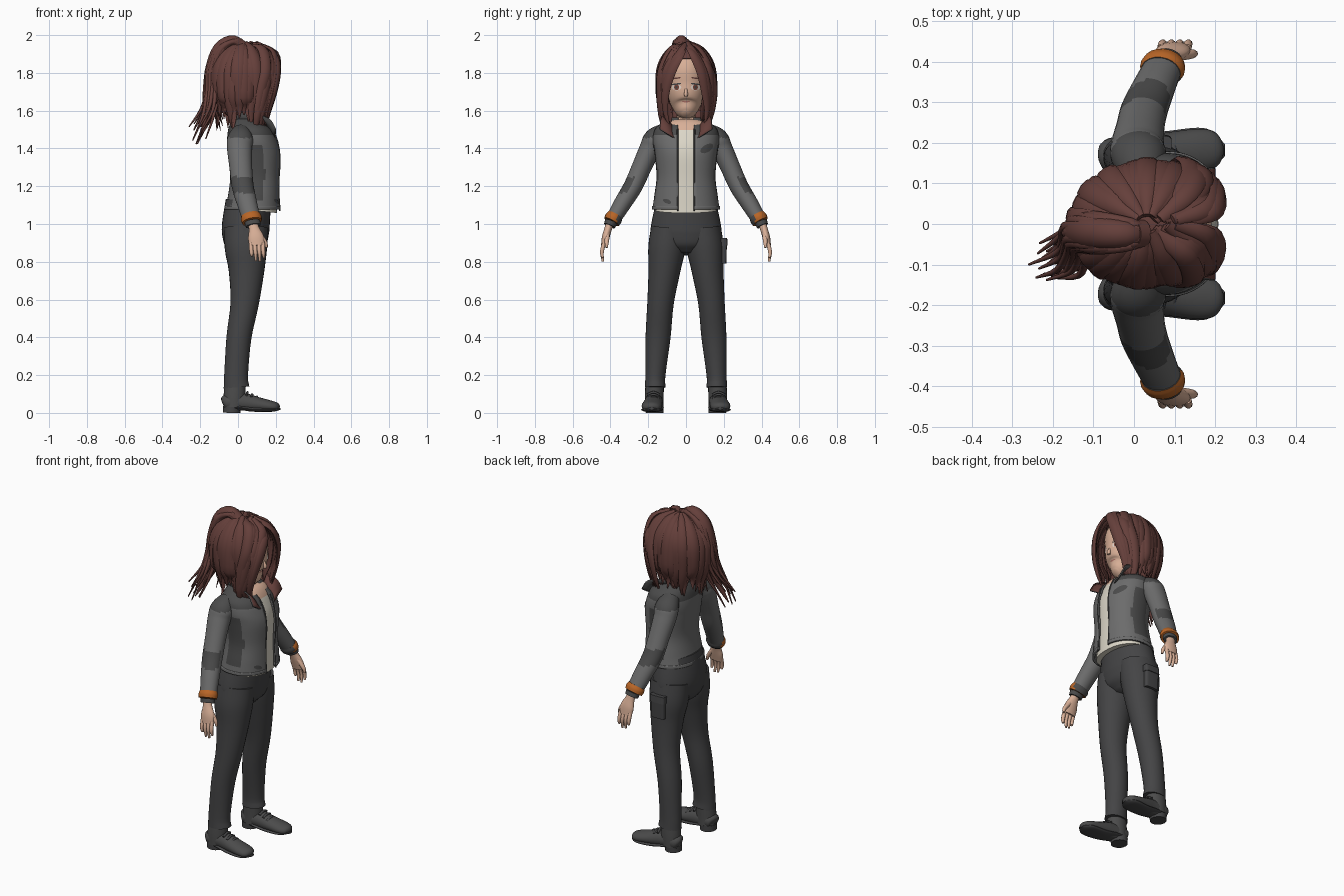
import bpy, bmesh, math, random
from math import sin, cos, pi, radians
from mathutils import Vector
from mathutils.bvhtree import BVHTree

random.seed(4)
if "Cube" in bpy.data.objects:
    bpy.data.objects.remove(bpy.data.objects["Cube"])


def material(name, r, g, b):
    m = bpy.data.materials.new(name)
    m.use_nodes = True
    m.diffuse_color = (r, g, b, 1)
    m.node_tree.nodes["Principled BSDF"].inputs["Base Color"].default_value = (r, g, b, 1)
    return m


HAIR = material("auburn hair", .13, .05, .043)
SKIN = material("skin", .69, .43, .31)
JACKET = material("grey jacket", .15, .15, .15)
PANEL = material("dark panel", .07, .07, .07)
PANTS = material("trouser grey", .058, .058, .06)
ORANGE = material("orange cuff", .48, .13, .02)
SHIRT = material("cream shirt", .72, .68, .58)
WHITE = material("eye white", .75, .65, .58)
IRIS = material("brown iris", .2, .06, .04)
LIPS = material("lips", .4, .16, .13)


def finish(name, bm, mat, mirror=False, thick=0):
    me = bpy.data.meshes.new(name)
    bm.to_mesh(me)
    bm.free()
    me.materials.append(mat)
    for p in me.polygons:
        p.use_smooth = True
    ob = bpy.data.objects.new(name, me)
    bpy.context.scene.collection.objects.link(ob)
    bpy.context.view_layer.objects.active = ob
    ob.select_set(True)
    bpy.ops.object.shade_smooth_by_angle(angle=radians(50))
    ob.select_set(False)
    if mirror:
        m = ob.modifiers.new("mirror", 'MIRROR')
        m.use_axis = (False, True, False)
        m.use_mirror_merge = False
    if thick:
        s = ob.modifiers.new("thickness", 'SOLIDIFY')
        s.thickness = thick
    return ob


def smooth_path(pts, sub):
    """Catmull-Rom through rows of x, y, z, radius u, radius v."""
    p = [Vector(q if len(q) == 5 else (*q, q[3])) for q in pts]
    p = [p[0] * 2 - p[1]] + p + [p[-1] * 2 - p[-2]]
    out = []
    for a, b, c, d in zip(p, p[1:], p[2:], p[3:]):
        for k in range(sub):
            t = k / sub
            out.append((b * 2 + (c - a) * t + (a * 2 - b * 5 + c * 4 - d) * t * t
                        + (b * 3 - a - c * 3 + d) * t ** 3) / 2)
    return out + [p[-2]]


def loft(bm, pts, ref=(1, 0, 0), n=20, sub=4, power=1, gap=0, floor=None):
    path = smooth_path(pts, sub)
    rings = []
    for i, q in enumerate(path):
        t = (path[min(i + 1, len(path) - 1)].xyz - path[max(i - 1, 0)].xyz).normalized()
        if gap:
            t = Vector((0, 0, 1))
        u = Vector(ref)
        u = (u - t * u.dot(t)).normalized()
        v = t.cross(u)
        ru, rv = max(q[3], .001), max(q[4], .001)
        a0 = math.asin(min(.9, gap / rv) ** (1 / power)) if gap else 0
        ring = []
        for j in range(n + (gap > 0)):
            a = a0 + (2 * pi - 2 * a0) * j / n
            c, s = cos(a), sin(a)
            co = q.xyz + u * math.copysign(abs(c) ** power, c) * ru \
                + v * math.copysign(abs(s) ** power, s) * rv
            if floor is not None:
                co.z = max(co.z, floor)
            ring.append(bm.verts.new(co))
        rings.append(ring)
    for r, s in zip(rings, rings[1:]):
        for j in range(n):
            k = (j + 1) % len(r)
            bm.faces.new((r[j], r[k], s[k], s[j]))
    if not gap:
        bm.faces.new(rings[0][::-1])
        bm.faces.new(rings[-1])


def tube(name, pts, mat, mirror=False, thick=0, **kw):
    bm = bmesh.new()
    loft(bm, pts, **kw)
    return finish(name, bm, mat, mirror, thick)


def paint(ob, mat, rule):
    ob.data.materials.append(mat)
    for p in ob.data.polygons:
        if rule(p.center, p.normal):
            p.material_index = len(ob.data.materials) - 1


def plate(name, target, y, z, ry, rz, mat, lift=.003, tilt=0, n=16):
    """Thin disc laid on the front of a target."""
    bpy.context.view_layer.update()
    tree = BVHTree.FromObject(target, bpy.context.evaluated_depsgraph_get())
    bm = bmesh.new()
    rings = []
    for f in (.02, .5, 1):
        ring = []
        for j in range(n):
            a = 2 * pi * j / n
            dy, dz = cos(a) * ry * f, sin(a) * rz * f
            yy, zz = y + dy, z + dz + dy * tilt
            hit = tree.ray_cast(Vector((1, yy, zz)), Vector((-1, 0, 0)))[0]
            ring.append(bm.verts.new((hit.x + lift if hit else .1, yy, zz)))
        rings.append(ring)
    bm.faces.new(rings[0])
    for r, s in zip(rings, rings[1:]):
        for j in range(n):
            bm.faces.new((r[j - 1], s[j - 1], s[j], r[j]))
    return finish(name, bm, mat)


# Boots
tube("boot_shafts", [(-.02, .168, .03, .058, .05), (-.018, .168, .09, .058, .05),
                     (-.015, .165, .17, .056, .048)], PANEL, True)
tube("boot_feet", [(-.079, .165, .05, .02, .02), (-.06, .167, .055, .045, .045),
                   (.03, .17, .055, .048, .05), (.1, .176, .045, .052, .04),
                   (.17, .182, .035, .053, .031), (.205, .182, .03, .04, .024),
                   (.219, .182, .026, .012, .01)], PANEL, True, ref=(0, 1, 0), floor=.012)
tube("boot_soles", [(-.07, .165, .03, .03, .01), (0, .168, .03, .05, .012),
                    (.09, .176, .018, .054, .014), (.18, .182, .018, .054, .012),
                    (.224, .182, .022, .015, .006)], PANTS, True, ref=(0, 1, 0), floor=.006)
tube("boot_heels", [(-.034, .166, 0, .046, .047), (-.033, .166, .035, .047, .048)], PANTS, True)
for i in range(3):
    x, z = .045 + i * .025, .105 - i * .012
    tube("boot_lace", [(x, .14, z - .01, .007), (x + .005, .172, z + .004, .007),
                       (x, .205, z - .01, .007)], PANTS, True, n=8)

# Trousers
tube("trouser_legs", [(-.008, .163, .135, .068, .055), (-.01, .162, .2, .063, .053),
                      (.005, .148, .4, .066, .066), (.035, .135, .58, .075, .07),
                      (.045, .115, .75, .094, .084), (.042, .102, .87, .112, .098),
                      (.042, .09, .98, .115, .095)], PANTS, True, n=28)
tube("trouser_seat", [(.05, 0, .84, .06, .06), (.045, 0, .88, .105, .15), (.04, 0, .94, .123, .185),
                      (.042, 0, 1.0, .126, .184), (.055, 0, 1.12, .12, .158)], PANTS, n=32)
tube("cargo_pocket", [(.045, .195, .79, .042, .018), (.045, .197, .9, .045, .02)],
     PANTS, power=.4)
tube("pocket_flap", [(.045, .197, .885, .048, .024), (.045, .196, .925, .048, .022)],
     PANTS, power=.4)

# Shirt, neck and jacket body
body = [(.078, 0, 1.08, .147, .177), (.085, 0, 1.15, .138, .168), (.09, 0, 1.25, .132, .156),
        (.086, 0, 1.37, .14, .166), (.076, 0, 1.44, .134, .175), (.066, 0, 1.5, .118, .165),
        (.05, 0, 1.54, .088, .12), (.045, 0, 1.565, .07, .08)]
shirt = tube("shirt", [(x, y, z - .008, a - .018, b - .018) for x, y, z, a, b in body],
             SHIRT, n=40, power=.9)
paint(shirt, SKIN, lambda c, n: c.z > 1.495)
tube("neck", [(.05, 0, 1.48, .06, .065), (.055, 0, 1.56, .05, .05), (.06, 0, 1.66, .05, .05)], SKIN)
jacket = tube("jacket_body", body, JACKET, thick=.012, n=56, sub=6, power=.9, gap=.042)
paint(jacket, PANEL, lambda c, n: c.z > 1.47 or (abs(n.y) > .93 and 1.12 < c.z < 1.42))
tube("jacket_hem", [(x, y, z, a + .003, b + .003) for x, y, z, a, b in
     [(.078, 0, 1.078, .147, .177), (.079, 0, 1.095, .146, .176)]], JACKET,
     thick=.01, n=56, power=.9, gap=.044)
tube("zip_edges", [(.222, .044, 1.07, .004), (.214, .044, 1.2, .004), (.222, .044, 1.34, .004),
                   (.208, .044, 1.44, .004), (.182, .046, 1.5, .004)], PANEL, True, n=8)
plate("chest_patch", jacket, .11, 1.4, .034, .022, PANEL, tilt=.4)
plate("side_patch", jacket, -.1, 1.12, .022, .012, PANEL, tilt=-.3)

# Collar with red-brown lining
bm = bmesh.new()
low = [(-.03, 0, 1.53), (-.01, .07, 1.53), (.07, .085, 1.525), (.14, .065, 1.51), (.192, .046, 1.44)]
high = [(-.035, 0, 1.605), (-.01, .085, 1.6), (.08, .12, 1.58), (.16, .135, 1.555), (.195, .14, 1.5)]
rows = [[bm.verts.new(q[:3]) for q in smooth_path([(*p, 0) for p in r], 4)] for r in (low, high)]
for i in range(len(rows[0]) - 1):
    bm.faces.new((rows[0][i + 1], rows[0][i], rows[1][i], rows[1][i + 1]))
collar = finish("collar", bm, PANEL, True, .008)
collar.data.materials.append(HAIR)
collar.modifiers["thickness"].material_offset = 1

# Sleeves and cuffs
sleeve = tube("sleeves", [(.02, .115, 1.49, .05, .045), (.012, .165, 1.45, .068, .058),
                          (.008, .19, 1.4, .066, .056), (.015, .235, 1.3, .06, .052),
                          (.025, .28, 1.2, .058, .05), (.048, .335, 1.11, .053, .046),
                          (.07, .383, 1.03, .048, .04)], JACKET, True, n=28, sub=7)
paint(sleeve, PANEL, lambda c, n: c.z > 1.455 or (1.165 < c.z < 1.25 and n.y > .1))
cuff = tube("cuffs", [(.066, .375, 1.046, .05, .042), (.07, .384, 1.03, .056, .047),
                      (.074, .394, 1.012, .053, .044)], ORANGE, True)
paint(cuff, PANEL, lambda c, n: n.y < -.45)
tube("wristbands", [(.076, .396, 1.012, .042, .034), (.08, .405, .99, .04, .031)], PANEL, True)

# Hands
tube("palms", [(.077, .4, 1.01, .026, .022), (.085, .412, .975, .028, .02),
               (.095, .425, .93, .042, .02), (.1, .434, .885, .04, .016)], SKIN, True)
for i in range(4):
    x, tip = .068 + i * .021, (.83, .805, .802, .822)[i]
    tube("finger", [(x, .433, .9, .011), (x + .002, .443, .865, .011),
                    (x + .004, .445, .84, .0095), (x + .006, .44, tip, .006)], SKIN, True, n=10)
tube("thumbs", [(.1, .415, .96, .014), (.128, .418, .925, .013), (.145, .42, .9, .011),
                (.152, .42, .875, .006)], SKIN, True, n=10)

# Head and face
head = tube("head", [(.13, 0, 1.578, .02, .018), (.118, 0, 1.59, .048, .042), (.09, 0, 1.62, .083, .072),
                     (.072, 0, 1.67, .108, .095), (.06, 0, 1.73, .117, .107), (.05, 0, 1.81, .128, .112),
                     (.04, 0, 1.89, .1, .09), (.04, 0, 1.93, .04, .04)], SKIN, n=36)
tube("nose", [(.17, 0, 1.72, .006), (.181, 0, 1.69, .01), (.18, 0, 1.677, .009)], SKIN, n=12)
for s in (1, -1):
    plate("eye_white", head, s * .05, 1.724, .025, .017, WHITE)
    plate("iris", head, s * .05, 1.724, .013, .016, IRIS, .005)
    plate("pupil", head, s * .05, 1.724, .006, .008, PANTS, .007)
    plate("upper_lash", head, s * .051, 1.741, .027, .004, PANTS, .006, tilt=-.1 * s)
    plate("eyebrow", head, s * .052, 1.772, .026, .004, HAIR, .004, tilt=-.12 * s)
plate("mouth", head, 0, 1.648, .022, .004, LIPS)

# Hair cap over the skull
centre = Vector((.032, 0, 1.77))
radii = Vector((.185, .15, .185))
bm = bmesh.new()
bmesh.ops.create_uvsphere(bm, u_segments=40, v_segments=24, radius=1)
for v in bm.verts:
    v.co = centre + v.co * radii * .95
bmesh.ops.delete(bm, context='FACES', geom=[
    f for f in bm.faces if f.calc_center_median().z < 1.64
    or (f.calc_center_median().x > .09 and f.calc_center_median().z < 1.87)])
finish("hair_cap", bm, HAIR, thick=.006)

# Long locks falling from the crown around sides and back
bm = bmesh.new()
for layer, count in enumerate((34, 26)):
    for i in range(count):
        a = radians(52 + 256 * (i + random.uniform(-.3, .3)) / (count - 1))
        out = Vector((cos(a), sin(a), 0))
        grow = random.uniform(.97, 1.04) - layer * .05
        pts = []
        for phi, w in ((82, .012), (58, .022), (32, .027), (6, .027)):
            p = centre + (out * cos(radians(phi)) + Vector((0, 0, sin(radians(phi))))) * radii * grow
            pts.append((*p, w, .009))
        end = 1.49 + random.uniform(0, .1) + .03 * layer
        for z, f, w in ((1.67, .95, .024), ((1.67 + end) / 2, .79, .018),
                        (end, .72 + random.uniform(-.1, .16), .002)):
            p = centre + out * radii * f * grow
            pts.append((p.x, p.y + random.uniform(-.008, .008), z, w, w * .4))
        loft(bm, pts, ref=(-sin(a), cos(a), 0), n=8, sub=3)
finish("hair_locks", bm, HAIR)

# Swept locks framing the face from a centre parting
bm = bmesh.new()
inner = [(.11, .004, 1.95, .012), (.195, .026, 1.9, .022), (.212, .076, 1.81, .026),
         (.2, .102, 1.71, .022), (.165, .107, 1.59, .014), (.145, .09, 1.5, .002)]
outer = [(.05, .01, 1.955, .014), (.12, .085, 1.92, .026), (.145, .136, 1.82, .028),
         (.12, .15, 1.7, .026), (.1, .138, 1.58, .018), (.09, .105, 1.48, .002)]
for s in (1, -1):
    for k in range(7):
        f = k / 6
        a = s * radians(20 + 55 * f)
        pts = []
        for p, q in zip(inner, outer):
            x, y, z, w = Vector(p).lerp(Vector(q), f)
            j = random.uniform(-.006, .006)
            pts.append((x + j, s * y + j, z + 2 * j, w, w * .45))
        loft(bm, pts, ref=(-sin(a), cos(a), 0), n=8, sub=4)
finish("face_framing_locks", bm, HAIR)

# High ponytail made of bundled strands
bm = bmesh.new()
tail = [(.03, -.025, 1.92, .02), (-.02, -.025, 1.965, .034), (-.09, -.022, 1.925, .042),
        (-.13, -.02, 1.82, .042), (-.135, -.035, 1.7, .034), (-.155, -.07, 1.57, .022),
        (-.215, -.1, 1.44, .003)]
loft(bm, tail, ref=(0, 1, 0), n=16)
for i in range(16):
    a, reach = 2 * pi * i / 16, random.uniform(.7, 1.05)
    pts = []
    for k, (x, y, z, w) in enumerate(tail):
        spread = .9 * w + (.018 * max(0, k - 3) * random.uniform(.4, 1.2))
        r = .003 if k == 6 else w * .38
        z = z if k < 4 else 1.82 + (z - 1.82) * reach
        pts.append((x + cos(a) * spread * .8, y + sin(a) * spread, z + cos(a) * spread * .25, r))
    loft(bm, pts, ref=(0, 1, 0), n=8)
finish("ponytail", bm, HAIR)
tube("hair_tie", [(.02, -.025, 1.935, .036), (-.005, -.025, 1.955, .036)], HAIR, ref=(0, 1, 0))
